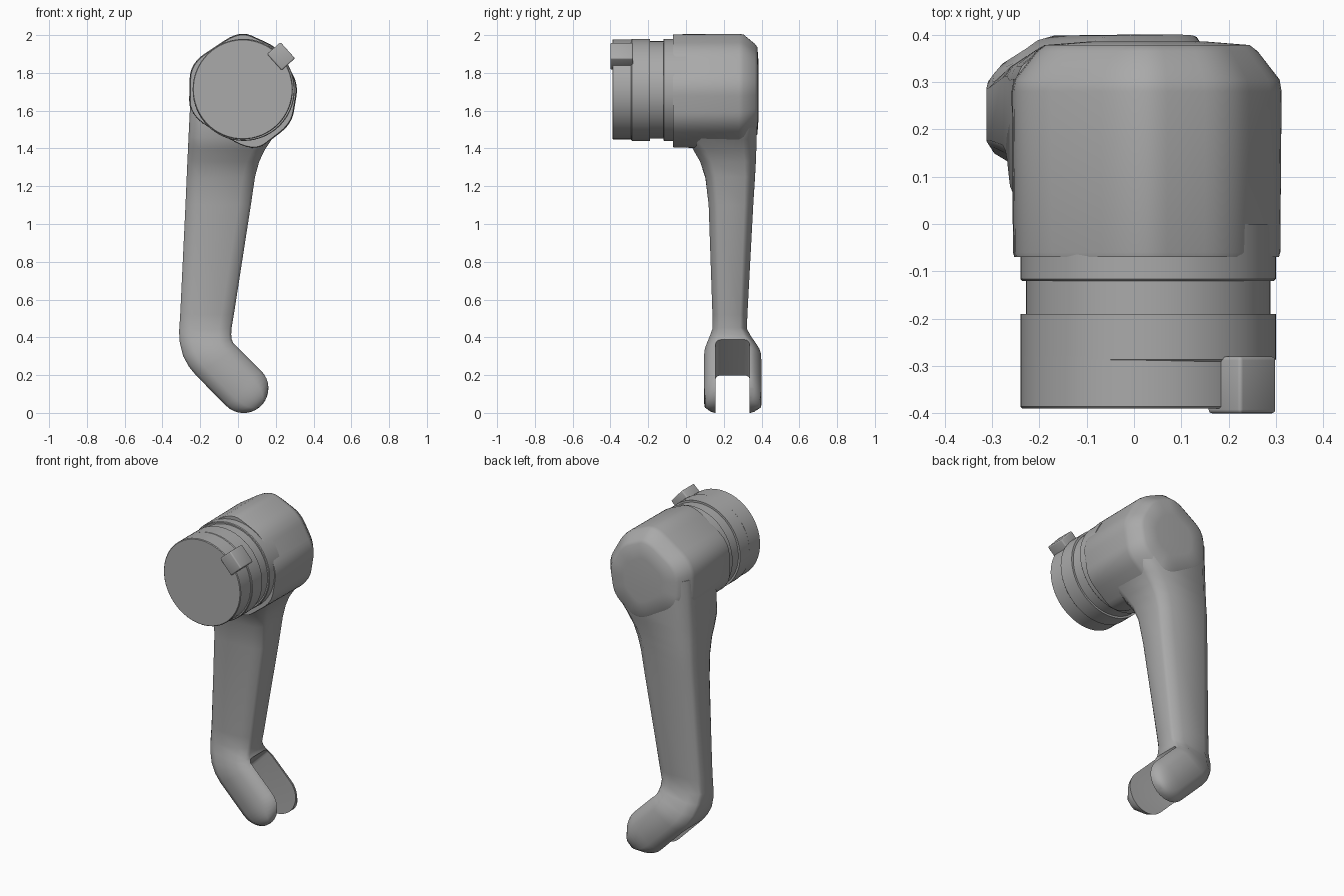
import bpy, bmesh, math
from mathutils import Matrix, Vector

cube = bpy.data.objects.get("Cube")
if cube:
    bpy.data.objects.remove(cube, do_unlink=True)

grey = bpy.data.materials.new("plain_grey")
grey.use_nodes = True
COLOR = (0.4, 0.4, 0.4, 1)
grey.diffuse_color = COLOR
grey.node_tree.nodes["Principled BSDF"].inputs["Base Color"].default_value = COLOR


def finish(name, bm, angle=35):
    bmesh.ops.recalc_face_normals(bm, faces=bm.faces)
    mesh = bpy.data.meshes.new(name)
    bm.to_mesh(mesh)
    bm.free()
    mesh.materials.append(grey)
    obj = bpy.data.objects.new(name, mesh)
    bpy.context.collection.objects.link(obj)
    smooth(obj, angle)
    return obj


def smooth(obj, angle):
    bpy.ops.object.select_all(action='DESELECT')
    obj.select_set(True)
    bpy.context.view_layer.objects.active = obj
    bpy.ops.object.shade_smooth_by_angle(angle=math.radians(angle))


def loft(name, rings, angle=35):
    """Skin closed rings of equal length and cap both ends."""
    bm = bmesh.new()
    loops = [[bm.verts.new(p) for p in ring] for ring in rings]
    n = len(loops[0])
    for a, b in zip(loops, loops[1:]):
        for i in range(n):
            j = (i + 1) % n
            bm.faces.new((a[i], a[j], b[j], b[i]))
    bm.faces.new(loops[0])
    bm.faces.new(loops[-1])
    return finish(name, bm, angle)


def block(name, size, matrix, bevel):
    bm = bmesh.new()
    bmesh.ops.create_cube(bm, size=1)
    bmesh.ops.scale(bm, vec=size, verts=bm.verts)
    bmesh.ops.bevel(bm, geom=list(bm.edges), offset=bevel, segments=3,
                    profile=0.5, affect='EDGES')
    bmesh.ops.transform(bm, matrix=matrix, verts=bm.verts)
    return finish(name, bm)


def rounded(corners, cut=0.3, steps=6):
    """Round every polygon corner with a quadratic curve."""
    pts = []
    n = len(corners)
    for i in range(n):
        p, a, b = (Vector(corners[k % n]) for k in (i, i - 1, i + 1))
        s, e = p.lerp(a, cut), p.lerp(b, cut)
        for k in range(steps + 1):
            t = k / steps
            pts.append(s.lerp(p, t).lerp(p.lerp(e, t), t))
    return pts


# Head: rounded irregular housing with a chamfered back
outline = rounded([(0.01, 2.025), (-0.255, 1.85), (-0.26, 1.57), (0.085, 1.375),
                   (0.285, 1.53), (0.32, 1.74), (0.21, 1.935)])
centre = Vector((0.03, 1.71))
head_steps = [(-0.07, 0.98), (-0.06, 0.99), (0.28, 1.0), (0.305, 0.985),
              (0.365, 0.82), (0.378, 0.76), (0.385, 0.45)]
rings = []
for y, s in head_steps:
    flat = [centre + (p - centre) * s for p in outline]
    rings.append([(p.x, y, p.y) for p in flat])
loft("head_housing", rings, 40)


# Collar: stacked discs in front of the head
def disc(name, x, z, r, y0, y1, n=64):
    rings = []
    for y, rr in ((y0, r - 0.004), (y0 + 0.004, r), (y1, r)):
        rings.append([(x + rr * math.cos(i * math.tau / n), y,
                       z + rr * math.sin(i * math.tau / n)) for i in range(n)])
    loft(name, rings)


disc("rear_collar", 0.03, 1.71, 0.27, -0.12, 0.0)
disc("collar_groove", 0.03, 1.71, 0.258, -0.2, -0.1)
disc("middle_collar", 0.03, 1.71, 0.27, -0.29, -0.19)
disc("front_cap", 0.025, 1.713, 0.265, -0.39, -0.28)

# Locking tab on the upper left of the collar
block("collar_tab", (0.095, 0.12, 0.115),
      Matrix.Translation((0.228, -0.34, 1.888)) @ Matrix.Rotation(math.radians(-42), 4, 'Y'),
      0.008)

# Arm and foot: chamfered sections (xl, zl, xr, zr, yf, yb)
sections = [
    (-0.25, 1.76, 0.27, 1.64, 0.02, 0.376),
    (-0.255, 1.60, 0.25, 1.54, 0.01, 0.376),
    (-0.262, 1.46, 0.18, 1.45, 0.01, 0.374),
    (-0.265, 1.39, 0.14, 1.39, 0.04, 0.372),
    (-0.268, 1.33, 0.112, 1.33, 0.075, 0.37),
    (-0.272, 1.24, 0.09, 1.25, 0.103, 0.365),
    (-0.278, 1.10, 0.068, 1.10, 0.12, 0.356),
    (-0.306, 0.52, -0.022, 0.52, 0.14, 0.325),
    (-0.312, 0.43, -0.034, 0.45, 0.14, 0.322),
    (-0.308, 0.37, -0.036, 0.415, 0.125, 0.345),
    (-0.29, 0.30, -0.034, 0.39, 0.11, 0.37),
    (-0.26, 0.245, -0.025, 0.37, 0.10, 0.388),
    (-0.222, 0.198, 0.0, 0.345, 0.096, 0.398),
]
foot = Vector((0.03, 0.13))
along, across = Vector((1, -1)).normalized(), Vector((1, 1)).normalized()
radius = 0.131
for i in range(9):
    a = math.radians(i * 10.5)
    mid = foot + along * radius * math.sin(a)
    l, r = mid - across * radius * math.cos(a), mid + across * radius * math.cos(a)
    pinch = 0.022 * (i / 8) ** 3
    sections.append((l.x, l.y, r.x, r.y, 0.096 + pinch, 0.4 - pinch))

rings = []
for xl, zl, xr, zr, yf, yb in sections:
    l, r = Vector((xl, 0, zl)), Vector((xr, 0, zr))
    w = (r - l).length
    c = min(0.065, w * 0.24) / w
    d = min(0.07, (yb - yf) * 0.2)
    profile = [(0, yf + d), (c * 0.2, yf + d * 0.55), (c, yf), (1 - c, yf),
               (1 - c * 0.2, yf + d * 0.55), (1, yf + d), (1, yb - d),
               (1 - c * 0.2, yb - d * 0.6), (1 - c, yb), (c, yb),
               (c * 0.2, yb - d * 0.6), (0, yb - d)]
    rings.append([l.lerp(r, t) + Vector((0, y, 0)) for t, y in profile])
arm = loft("arm", rings, 50)

# Fork slot through the foot
tilt = Matrix.Rotation(math.radians(45), 4, 'Y')
slot_start = Vector((-0.13, 0.247, 0.29))
slot_mid = slot_start + Vector((along.x, 0, along.y)) * 0.3
cutter = block("fork_slot_cutter", (0.6, 0.18, 0.6),
               Matrix.Translation(slot_mid) @ tilt, 0.025)
cutter.hide_render = True
cutter.hide_viewport = True
cut = arm.modifiers.new("fork_slot", 'BOOLEAN')
cut.operation = 'DIFFERENCE'
cut.object = cutter
cut.solver = 'EXACT'
bpy.context.view_layer.objects.active = arm
bpy.ops.object.modifier_apply(modifier=cut.name)
bpy.data.objects.remove(cutter, do_unlink=True)
smooth(arm, 50)
